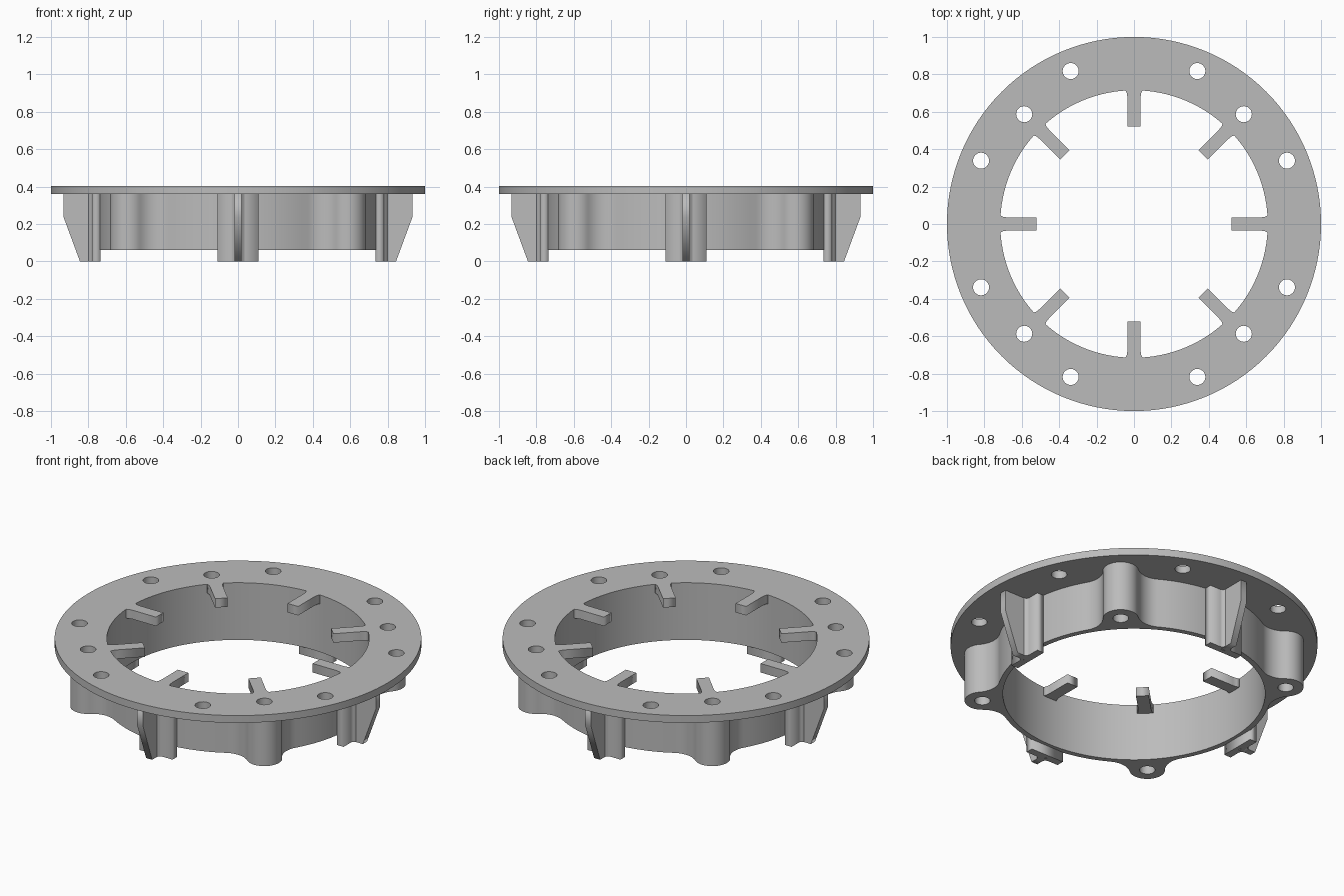
import bpy, bmesh
from math import sin, cos, pi, acos, atan2, radians
from mathutils import Matrix, Vector

cube = bpy.data.objects.get("Cube")
if cube:
    bpy.data.objects.remove(cube)

grey = bpy.data.materials.new("mid grey")
grey.use_nodes = True
colour = (0.5, 0.5, 0.5, 1)
grey.diffuse_color = colour
grey.node_tree.nodes["Principled BSDF"].inputs["Base Color"].default_value = colour

TOP, FLANGE_BASE, WALL_BASE = 0.404, 0.36, 0.06
INNER, WALL = 0.715, 0.746
BOSS_AT, BOSS, FILLET, HOLE = 0.83, 0.097, 0.13, 0.043


def polar(r, a):
    return Vector((r * cos(a), r * sin(a)))


def arc(centre, r, a0, a1, n):
    return [centre + polar(r, a0 + (a1 - a0) * i / n) for i in range(n + 1)]


def circle(r, n, centre=Vector((0, 0))):
    return arc(centre, r, 0, 2 * pi, n)[:-1]


def plate(name, outlines, z0, z1):
    """Extrude closed outlines; inner outlines become holes."""
    curve = bpy.data.curves.new(name, "CURVE")
    curve.dimensions = "2D"
    curve.fill_mode = "BOTH"
    curve.extrude = (z1 - z0) / 2
    for pts in outlines:
        s = curve.splines.new("POLY")
        s.points.add(len(pts) - 1)
        for p, q in zip(s.points, pts):
            p.co = (q[0], q[1], 0, 1)
        s.use_cyclic_u = True
    ob = bpy.data.objects.new(name, curve)
    bpy.context.collection.objects.link(ob)
    bpy.ops.object.select_all(action="DESELECT")
    ob.select_set(True)
    bpy.context.view_layer.objects.active = ob
    bpy.ops.object.convert(target="MESH")
    ob = bpy.context.object
    ob.name = name
    me = ob.data
    bm = bmesh.new()
    bm.from_mesh(me)
    bmesh.ops.translate(bm, verts=bm.verts, vec=(0, 0, (z0 + z1) / 2))
    bmesh.ops.remove_doubles(bm, verts=bm.verts, dist=1e-5)
    bmesh.ops.recalc_face_normals(bm, faces=bm.faces)
    bm.to_mesh(me)
    bm.free()
    me.materials.clear()
    me.materials.append(grey)
    return ob


def smooth(ob):
    bpy.ops.object.select_all(action="DESELECT")
    ob.select_set(True)
    bpy.context.view_layer.objects.active = ob
    bpy.ops.object.shade_smooth_by_angle(angle=radians(30))


def spin_copies(ob, count):
    for i in range(1, count):
        c = ob.copy()
        c.name = f"{ob.name}_{i + 1}"
        c.rotation_euler.z = 2 * pi * i / count
        bpy.context.collection.objects.link(c)


diagonals = [pi / 4 + k * pi / 2 for k in range(4)]
boss_holes = [circle(HOLE, 24, polar(BOSS_AT, a)) for a in diagonals]
rim_holes = [circle(HOLE, 24, polar(0.885, pi / 8 + k * pi / 4)) for k in range(8)]

# Top flange with twelve screw holes
flange = plate("flange", [circle(1, 128), circle(INNER, 128)] + boss_holes + rim_holes,
               FLANGE_BASE, TOP)
smooth(flange)

# Wall whose outline swells into four filleted screw bosses
far, near = WALL + FILLET, BOSS + FILLET
phi = acos((BOSS_AT**2 + far**2 - near**2) / (2 * BOSS_AT * far))
outline = []
for a in diagonals:
    # one boss, pointing along +x before being turned into place
    c = polar(far, -phi)
    to_boss = Vector((BOSS_AT, 0)) - c
    t = atan2(to_boss.y, to_boss.x)
    side = arc(c, FILLET, pi - phi, t, 10)
    tip = arc(Vector((BOSS_AT, 0)), BOSS, t - pi, pi - t, 24)
    other = [Vector((p.x, -p.y)) for p in reversed(side)]
    turn = Matrix.Rotation(a, 2)
    outline += [turn @ p for p in side[:-1] + tip + other[1:]]
    # plain wall up to the next boss
    outline += arc(Vector((0, 0)), WALL, a + phi, a + pi / 2 - phi, 20)[1:-1]
wall = plate("bossed_wall", [outline, circle(INNER, 128)] + boss_holes,
             WALL_BASE, FLANGE_BASE)
smooth(wall)

# Eight tabs pointing inwards, slightly flared at the root
half = [(0.522, 0.035), (0.675, 0.035), (0.7, 0.038), (0.716, 0.046)]
tab = plate("inner_tab", [half + [(x, -y) for x, y in reversed(half)]], 0.35, TOP)
spin_copies(tab, 8)

# Four legs: crosswise plate with a filleted root for the fin
half = [(0.735, 0.11), (0.78, 0.11), (0.78, 0.04), (0.786, 0.026), (0.8, 0.02)]
leg = plate("leg_plate", [half + [(x, -y) for x, y in reversed(half)]], 0, FLANGE_BASE)
spin_copies(leg, 4)

# Tapered outward fin on each leg, drawn in the radial plane
fin = plate("leg_fin", [[(0.76, 0), (0.845, 0), (0.932, 0.235),
                         (0.932, FLANGE_BASE), (0.76, FLANGE_BASE)]], -0.02, 0.02)
fin.data.transform(Matrix.Rotation(pi / 2, 4, "X"))
spin_copies(fin, 4)
